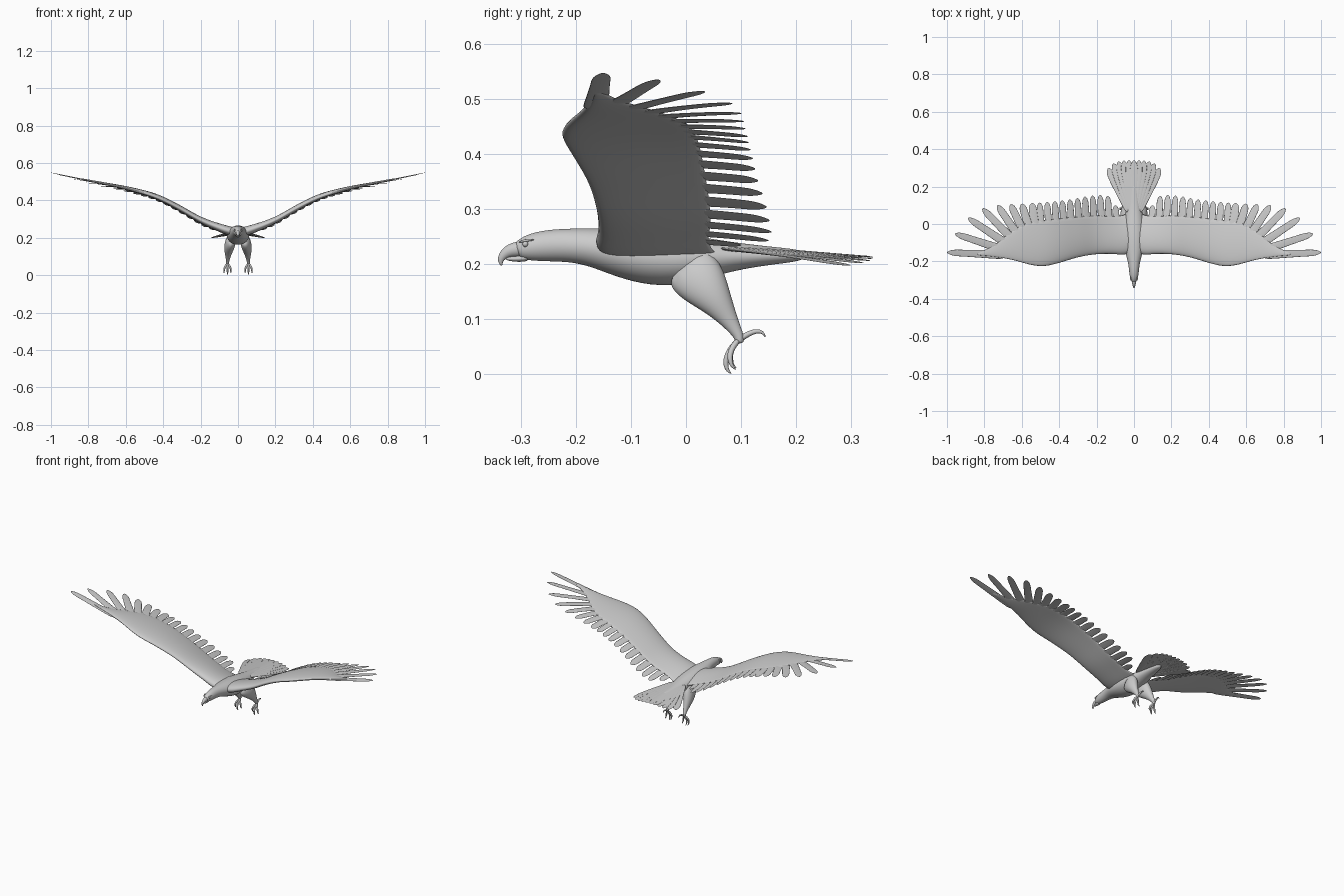
import bpy, bmesh, math
from mathutils import Vector

if "Cube" in bpy.data.objects:
    bpy.data.objects.remove(bpy.data.objects["Cube"])


def interp(table, x):
    """Smooth (Catmull-Rom style) lookup in a sorted table of (x, value)."""
    if x <= table[0][0]:
        return table[0][1]
    for i in range(len(table) - 1):
        (a, va), (b, vb) = table[i], table[i + 1]
        if x <= b:
            p = table[max(i - 1, 0)]
            n = table[min(i + 2, len(table) - 1)]
            ma = (vb - p[1]) / (b - p[0]) * (b - a)
            mb = (n[1] - va) / (n[0] - a) * (b - a)
            t = (x - a) / (b - a)
            return ((2*t**3 - 3*t*t + 1) * va + (t**3 - 2*t*t + t) * ma
                    + (3*t*t - 2*t**3) * vb + (t**3 - t*t) * mb)
    return table[-1][1]


def loft(bm, rings):
    vs = [[bm.verts.new(p) for p in r] for r in rings]
    n = len(vs[0])
    for a, b in zip(vs, vs[1:]):
        for i in range(n):
            bm.faces.new((a[i], a[(i + 1) % n], b[(i + 1) % n], b[i]))
    bm.faces.new(vs[0])
    bm.faces.new(vs[-1])


def tube(bm, pts, sides=12):
    """Tube through (x, y, z, half width, half height) points."""
    rings = []
    for i, p in enumerate(pts):
        c = Vector(p[:3])
        t = (Vector(pts[min(i + 1, len(pts) - 1)][:3]) - Vector(pts[max(i - 1, 0)][:3])).normalized()
        up = Vector((1, 0, 0)).cross(t).normalized()
        side = t.cross(up)
        angles = [2 * math.pi * k / sides for k in range(sides)]
        rings.append([c + side * p[3] * math.cos(a) + up * p[4] * math.sin(a) for a in angles])
    loft(bm, rings)


def feather(bm, base, tip, w0, w1, zfun, tilt, lift=0.0):
    """Flat blade from base to tip in plan, draped over the height zfun(x, y)."""
    b, t = Vector(base), Vector(tip)
    d = (t - b).normalized()
    side = Vector((d.y, -d.x))
    rings = []
    for u in (0, .2, .4, .55, .7, .8, .87, .93, .97, .99, 1):
        w = w0 + (w1 - w0) * min(u / .7, 1)
        if u > .8:
            w *= max(1 - ((u - .8) / .2) ** 2.2, .04) ** .6
        ring = []
        for k in range(10):
            a = 2 * math.pi * k / 10
            s = math.cos(a) * w / 2
            q = b + (t - b) * u + side * s
            th = .0035 * (1.15 - u)
            ring.append((q.x, q.y, zfun(q.x, q.y) + tilt * s + lift + math.sin(a) * th))
        rings.append(ring)
    loft(bm, rings)


def finish(name, bm, mirror=False, subsurf=1):
    bmesh.ops.recalc_face_normals(bm, faces=bm.faces)
    me = bpy.data.meshes.new(name)
    bm.to_mesh(me)
    bm.free()
    me.polygons.foreach_set("use_smooth", [True] * len(me.polygons))
    ob = bpy.data.objects.new(name, me)
    bpy.context.collection.objects.link(ob)
    if mirror:
        ob.modifiers.new("Mirror", 'MIRROR').use_mirror_merge = False
    if subsurf:
        m = ob.modifiers.new("Subsurf", 'SUBSURF')
        m.levels = m.render_levels = subsurf
    return ob


# body, neck and head: y, top, bottom, half width
BODY = [(-.308, .236, .212, .010), (-.303, .244, .209, .016), (-.285, .256, .206, .022),
        (-.25, .264, .205, .027), (-.21, .266, .204, .031), (-.17, .267, .196, .042),
        (-.12, .268, .176, .057), (-.06, .264, .159, .063), (0, .256, .162, .059),
        (.05, .247, .178, .048), (.10, .239, .191, .036), (.16, .232, .200, .026),
        (.22, .226, .207, .014)]
bm = bmesh.new()
tube(bm, [(0, y, (t + b) / 2, w, (t - b) / 2) for y, t, b, w in BODY], 16)
finish("body", bm, subsurf=2)

# hooked upper beak and lower beak
bm = bmesh.new()
tube(bm, [(0, -.296, .228, .015, .016), (0, -.312, .2275, .012, .014), (0, -.326, .223, .009, .011),
          (0, -.335, .214, .006, .008), (0, -.338, .205, .004, .005), (0, -.335, .197, .001, .001)])
finish("upper_beak", bm)
bm = bmesh.new()
tube(bm, [(0, -.285, .212, .014, .007), (0, -.305, .210, .010, .006),
          (0, -.322, .210, .006, .004), (0, -.328, .211, .002, .002)])
finish("lower_beak", bm)

# eyes and brows
bm = bmesh.new()
bmesh.ops.create_uvsphere(bm, u_segments=12, v_segments=8, radius=.0055)
bmesh.ops.translate(bm, verts=bm.verts, vec=(.0175, -.292, .237))
tube(bm, [(.013, -.304, .240, .003, .002), (.019, -.293, .244, .004, .0028), (.021, -.275, .245, .002, .002)], 8)
finish("eyes_and_brows", bm, mirror=True)

# wing shape tables along the span
HEIGHT = [(0, .225), (.05, .235), (.1, .252), (.2, .293), (.3, .350), (.4, .402), (.48, .433),
          (.6, .465), (.7, .486), (.8, .506), (.9, .527), (1, .548)]
LEAD = [(0, -.15), (.05, -.168), (.1, -.162), (.2, -.163), (.3, -.18), (.4, -.21), (.48, -.228),
        (.55, -.221), (.65, -.193), (.75, -.175), (.84, -.166)]
TRAIL = [(0, .07), (.05, .055), (.1, .045), (.2, .05), (.4, .035), (.5, .025), (.58, .01),
         (.66, -.04), (.75, -.115), (.84, -.155)]
THICK = [(0, .05), (.06, .052), (.12, .044), (.2, .038), (.4, .032), (.55, .022), (.7, .012), (.84, .005)]


def wing_z(x, y):
    return interp(HEIGHT, x) - .25 * (y + .16) ** 2


# wing arm with aerofoil section
bm = bmesh.new()
rings = []
for i in range(25):
    x = .84 * i / 24
    y0, y1, th = interp(LEAD, x), interp(TRAIL, x), interp(THICK, x)
    ring = []
    for sign, ts in ((1, (0, .03, .1, .22, .4, .6, .8, 1)), (-1, (.97, .8, .6, .4, .22, .1, .03))):
        for t in ts:
            y = y0 + (y1 - y0) * t
            prof = 1.9 * (math.sqrt(t) * (1 - t) ** 1.1) * th * (.75 if sign > 0 else .55) + .002
            ring.append((x, y, wing_z(x, y) + sign * prof))
    rings.append(ring)
loft(bm, rings)
finish("wings", bm, mirror=True)

# secondary and primary flight feathers
bm = bmesh.new()
TIPS = [(.10, .10), (.14, .15), (.25, .148), (.35, .13), (.5, .114)]
for i in range(11):
    x = .10 + .0405 * i
    feather(bm, (x - .012, -.06), (x, interp(TIPS, x)), .046, .037, wing_z, -.12)
PRIMARIES = [(.545, .112), (.60, .108), (.66, .105), (.73, .10), (.81, .083),
             (.887, .032), (.957, -.052), (.999, -.152)]
for i, tip in enumerate(PRIMARIES):
    feather(bm, (.525 + .023 * i, -.05 - .0165 * i), tip, .052, .045 - .001 * i, wing_z, -.1)
finish("flight_feathers", bm, mirror=True)


# tail fan
def tail_z(x, y):
    return .234 - .07 * (y - .06) - .8 * x * x


bm = bmesh.new()
for i in range(-5, 6):
    s = i / 5
    feather(bm, (.028 * s, .06), (.138 * s, .34 - .042 * s ** 4), .03, .046, tail_z, .08 * s, -.004 * abs(s))
finish("tail", bm)

# thighs and shanks
bm = bmesh.new()
tube(bm, [(.032, -.005, .205, .022, .05), (.042, .026, .172, .031, .052), (.050, .053, .136, .026, .033),
          (.053, .073, .107, .016, .020), (.055, .089, .082, .010, .012), (.056, .098, .066, .008, .009),
          (.056, .097, .056, .007, .008)])
finish("legs", bm, mirror=True, subsurf=2)

# toes and talons
bm = bmesh.new()
for dx, dy, dz in ((-.018, .006, .010), (0, -.003, 0), (.019, .005, .008)):
    path = [(0, .097, .064, .006), (.5, .083, .048, .006), (.9, .075, .030, .0055),
            (1, .075, .016, .005), (1, .079, .006, .003), (1, .086, .001, .001)]
    tube(bm, [(.056 + dx * k, y + dy * k, z + dz * k, r, r) for k, y, z, r in path], 8)
tube(bm, [(.056, .095, .062, .006, .006), (.055, .108, .071, .006, .006), (.053, .122, .078, .005, .005),
          (.052, .135, .079, .004, .004), (.052, .142, .074, .0025, .0025), (.052, .144, .067, .0008, .0008)], 8)
finish("feet", bm, mirror=True)
